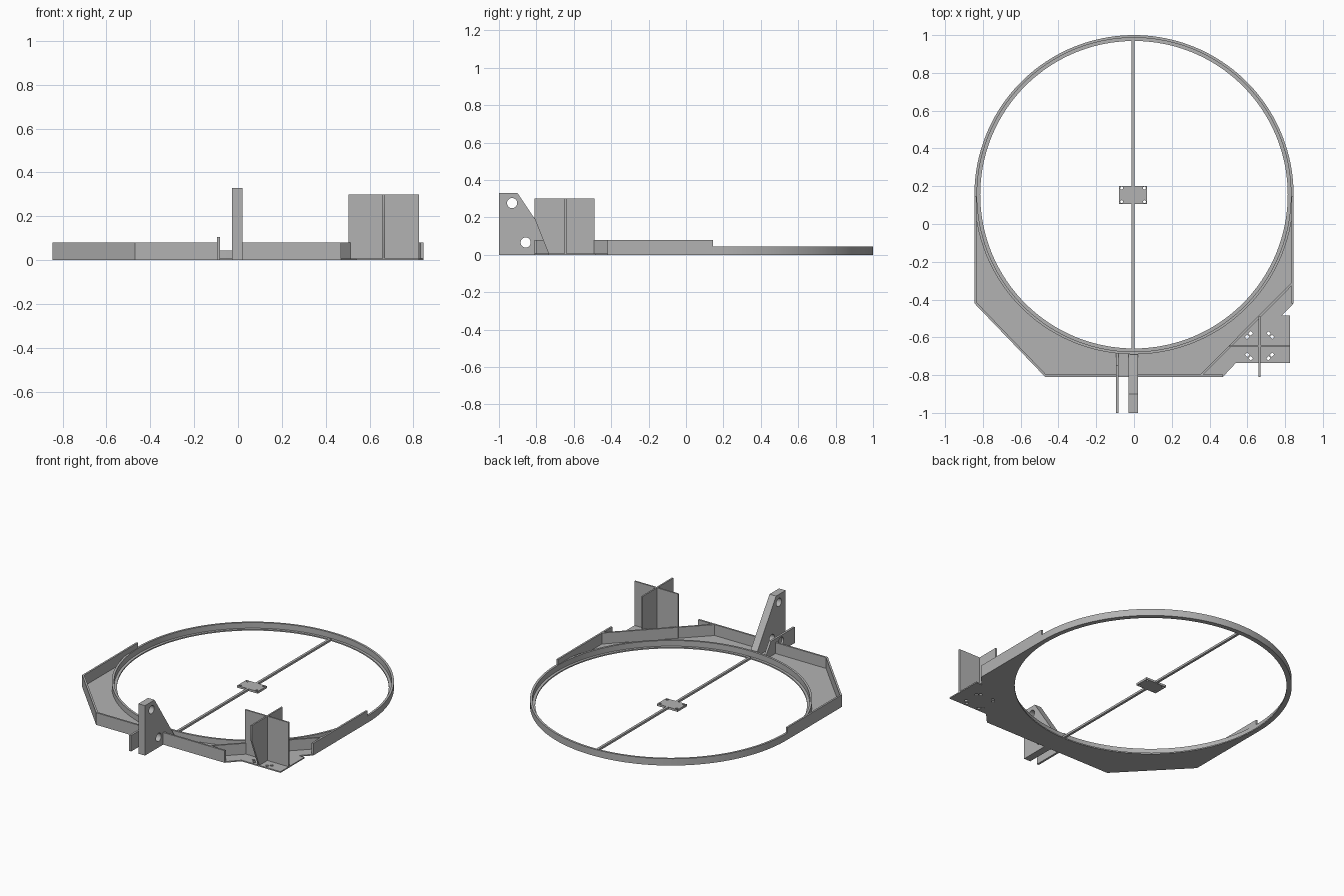
import bpy, bmesh, math
from mathutils import Matrix, Vector

if "Cube" in bpy.data.objects:
    bpy.data.objects.remove(bpy.data.objects["Cube"])

grey = bpy.data.materials.new("plain_grey")
grey.diffuse_color = (0.45, 0.45, 0.45, 1)
grey.use_nodes = True
grey.node_tree.nodes["Principled BSDF"].inputs["Base Color"].default_value = grey.diffuse_color

CY = 0.155            # ring centre in y
R_OUT, R_MID, R_IN = 0.845, 0.831, 0.814
FLOOR = 0.008         # floor thickness
WALL_H, WALL_T = 0.08, 0.012


def arc(cx, cy, r, n=32, a0=0.0, a1=2 * math.pi):
    full = abs(a1 - a0 - 2 * math.pi) < 1e-6
    steps = n if full else n + 1
    return [(cx + r * math.cos(a0 + (a1 - a0) * i / n),
             cy + r * math.sin(a0 + (a1 - a0) * i / n)) for i in range(steps)]


def rect(x0, x1, y0, y1):
    return [(x0, y0), (x1, y0), (x1, y1), (x0, y1)]


def slab(name, outlines, lo, hi, upright=False):
    """Extrude outlines (the first is the outside, the rest are holes) from lo to hi.
    Flat slabs are drawn in x,y and rise in z; upright ones are drawn in y,z along x."""
    cu = bpy.data.curves.new(name, 'CURVE')
    cu.dimensions, cu.fill_mode, cu.extrude = '2D', 'BOTH', (hi - lo) / 2
    for pts in outlines:
        sp = cu.splines.new('POLY')
        sp.points.add(len(pts) - 1)
        for p, (a, b) in zip(sp.points, pts):
            p.co = (a, b, 0, 1)
        sp.use_cyclic_u = True
    tmp = bpy.data.objects.new(name + "_curve", cu)
    bpy.context.collection.objects.link(tmp)
    dg = bpy.context.evaluated_depsgraph_get()
    me = bpy.data.meshes.new_from_object(tmp.evaluated_get(dg))
    bpy.data.objects.remove(tmp)
    m = Matrix.Translation((0, 0, (lo + hi) / 2))
    if upright:
        m = Matrix(((0, 0, 1, 0), (1, 0, 0, 0), (0, 1, 0, 0), (0, 0, 0, 1))) @ m
    bm = bmesh.new()
    bm.from_mesh(me)
    bmesh.ops.remove_doubles(bm, verts=bm.verts, dist=1e-5)
    bm.transform(m)
    bmesh.ops.recalc_face_normals(bm, faces=bm.faces)
    bm.to_mesh(me)
    bm.free()
    me.name = name
    me.materials.clear()
    me.materials.append(grey)
    ob = bpy.data.objects.new(name, me)
    bpy.context.collection.objects.link(ob)
    bpy.ops.object.select_all(action='DESELECT')
    ob.select_set(True)
    bpy.context.view_layer.objects.active = ob
    bpy.ops.object.shade_smooth_by_angle(angle=math.radians(30))
    return ob


def wall(name, path):
    """Mitred wall standing on the left-hand side of a path."""
    pts = [Vector(p) for p in path]
    normals = [Vector((-(b - a).y, (b - a).x)).normalized() for a, b in zip(pts, pts[1:])]
    inner = []
    for i, p in enumerate(pts):
        n0, n1 = normals[max(i - 1, 0)], normals[min(i, len(normals) - 1)]
        inner.append(p + (n0 + n1) * WALL_T / (1 + n0.dot(n1)))
    return slab(name, [[tuple(p) for p in pts + inner[::-1]]], FLOOR, WALL_H)


# Fin centre on the corner shelf, with four pairs of tangential slots
FX, FY = 0.665, -0.645


def slot(angle, shift):
    c, s = math.cos(angle), math.sin(angle)
    u, v = Vector((c, s)), Vector((-s, c))
    mid = Vector((FX, FY)) + u * 0.08 + v * shift
    return [tuple(mid + u * a * 0.008 + v * b * 0.009)
            for a, b in ((-1, -1), (1, -1), (1, 1), (-1, 1))]


slots = [slot(math.pi / 4 + k * math.pi / 2, d) for k in range(4) for d in (-0.013, 0.013)]

# Floor: ring at the back, chamfered plate with corner shelf at the front
outline = arc(0, CY, R_OUT, 80, 0, math.pi) + [
    (-0.845, -0.42), (-0.47, -0.81), (0.47, -0.81), (0.54, -0.735),
    (0.825, -0.735), (0.825, -0.485), (0.783, -0.485), (0.845, -0.42)]
slab("floor_plate", [outline, arc(0, CY, R_IN, 160)], 0, FLOOR) if not slots else \
    slab("floor_plate", [outline, arc(0, CY, R_IN, 160)] + slots, 0, FLOOR)

# Low round rim
slab("ring_rim", [arc(0, CY, R_OUT, 160), arc(0, CY, R_MID, 160)], FLOOR, 0.045)

# Tall edge walls
wall("left_wall", [(-0.845, 0.145), (-0.845, -0.42), (-0.47, -0.81), (-0.095, -0.81)])
wall("front_wall", [(0.02, -0.81), (0.47, -0.81)])
wall("right_wall", [(0.845, -0.42), (0.845, 0.145)])
slab("diagonal_wall", [[(0.347, -0.80), (0.364, -0.80), (0.835, -0.327), (0.835, -0.31)]],
     FLOOR, WALL_H)

# Centre rod and drilled mounting plate
slab("rod_back", [rect(-0.013, 0.003, 0.2, 0.972)], 0, 0.014)
slab("rod_front", [rect(-0.013, 0.003, -0.662, 0.108)], 0, 0.014)
holes = [arc(-0.005 + sx * 0.06, 0.154 + sy * 0.036, 0.008, 12)
         for sx in (-1, 1) for sy in (-1, 1)]
slab("centre_plate", [rect(-0.08, 0.07, 0.106, 0.202)] + holes, 0, 0.014)

# Front brackets, sharing the same sloped back edge
low_hole, high_hole = arc(-0.857, 0.066, 0.027), arc(-0.93, 0.277, 0.027)
slab("tall_bracket", [[(-1, 0), (-0.68, 0), (-0.9, 0.33), (-1, 0.33)], low_hole, high_hole],
     -0.028, 0.02, upright=True)
slab("short_bracket", [[(-1, 0), (-0.68, 0), (-0.75, 0.105), (-1, 0.105)], low_hole],
     -0.095, -0.081, upright=True)

# Crossed fins on the corner shelf
slab("lengthwise_fin", [[(-0.735, FLOOR), (-0.49, FLOOR), (-0.49, 0.3), (-0.81, 0.3),
                         (-0.81, 0.195)]], FX - 0.005, FX + 0.005, upright=True)
for name, x0, x1 in (("cross_fin_left", 0.505, FX - 0.005), ("cross_fin_right", FX + 0.005, 0.825)):
    slab(name, [rect(x0, x1, FY - 0.005, FY + 0.005)], FLOOR, 0.3)
